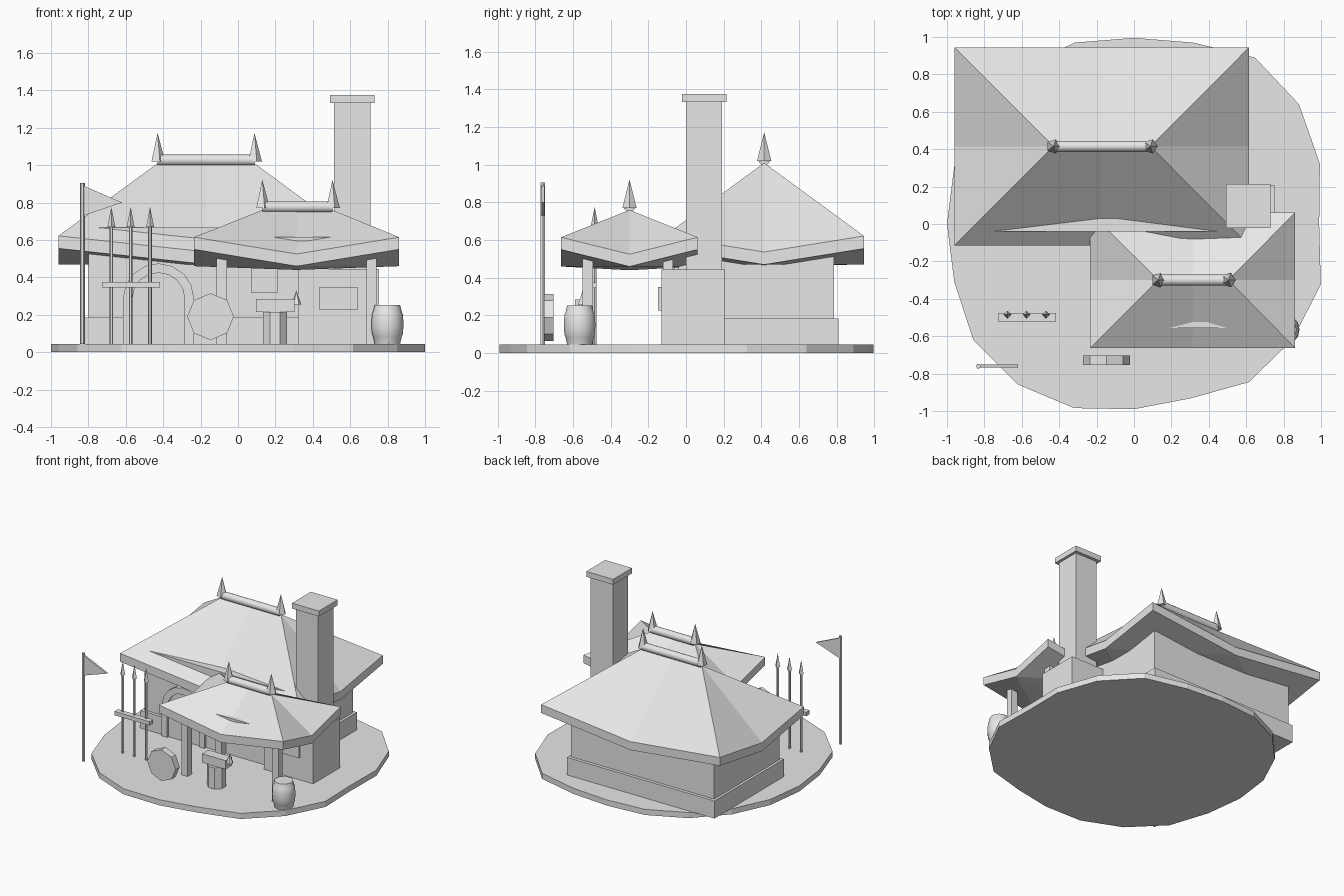
import bpy, bmesh, math
from mathutils import Vector

if "Cube" in bpy.data.objects:
    bpy.data.objects.remove(bpy.data.objects["Cube"])

mat = bpy.data.materials.new("plain grey")
mat.diffuse_color = (0.8, 0.8, 0.8, 1)
mat.use_nodes = True
mat.node_tree.nodes["Principled BSDF"].inputs["Base Color"].default_value = mat.diffuse_color


def add(name, verts, faces, smooth=False):
    me = bpy.data.meshes.new(name)
    me.from_pydata(verts, [], faces)
    bm = bmesh.new()
    bm.from_mesh(me)
    bmesh.ops.remove_doubles(bm, verts=bm.verts, dist=0.0005)
    bmesh.ops.recalc_face_normals(bm, faces=bm.faces)
    bm.to_mesh(me)
    bm.free()
    me.materials.append(mat)
    ob = bpy.data.objects.new(name, me)
    bpy.context.collection.objects.link(ob)
    if smooth:
        bpy.context.view_layer.objects.active = ob
        ob.select_set(True)
        bpy.ops.object.shade_smooth_by_angle(angle=math.radians(35))
        ob.select_set(False)
    return ob


def box(name, x0, x1, y0, y1, z0, z1):
    v = [(x, y, z) for x in (x0, x1) for y in (y0, y1) for z in (z0, z1)]
    f = [(0, 1, 3, 2), (4, 6, 7, 5), (0, 4, 5, 1), (2, 3, 7, 6), (0, 2, 6, 4), (1, 5, 7, 3)]
    return add(name, v, f)


def prism(name, pts, lift, smooth=False):
    """Closed outline swept along the vector lift."""
    n = len(pts)
    v = [tuple(p) for p in pts] + [tuple(Vector(p) + Vector(lift)) for p in pts]
    f = [tuple(range(n)), tuple(range(n, 2 * n))]
    f += [(i, (i + 1) % n, n + (i + 1) % n, n + i) for i in range(n)]
    return add(name, v, f, smooth)


def lathe(name, profile, n, loc, smooth=False, turn=0.0):
    """Stack of rings (radius, z); a last radius of zero makes a point."""
    v, f = [], []
    for r, z in profile:
        for i in range(n):
            a = turn + 2 * math.pi * i / n
            v.append((loc[0] + r * math.cos(a), loc[1] + r * math.sin(a), z))
    top = (len(profile) - 1) * n
    pointed = profile[-1][0] == 0
    for k in range(len(profile) - 1):
        for i in range(n):
            j = (i + 1) % n
            if pointed and k == len(profile) - 2:
                f.append((k * n + i, k * n + j, top))
            else:
                f.append((k * n + i, k * n + j, (k + 1) * n + j, (k + 1) * n + i))
    f.append(tuple(range(n)))
    if pointed:
        v = v[:top + 1]
    else:
        f.append(tuple(range(top, top + n)))
    return add(name, v, f, smooth)


def roof(name, x0, x1, y0, y1, zc, zm, zr, r0, r1, yr, t, zu):
    """Hipped roof with sagging eaves, ridge pole and pointed finials."""
    xm, ym = (x0 + x1) / 2, (y0 + y1) / 2
    eave = [(x0, y0, zc), (xm, y0, zm), (x1, y0, zc), (x1, ym, zm),
            (x1, y1, zc), (xm, y1, zm), (x0, y1, zc), (x0, ym, zm)]
    v = eave + [(x, y, z - t) for x, y, z in eave]
    v += [(r0, yr, zr), ((r0 + r1) / 2, yr, zr), (r1, yr, zr), (xm, ym, zu)]
    L, M, R, U = 16, 17, 18, 19
    f = [(0, 1, M, L), (1, 2, R, M), (2, 3, R), (3, 4, R),
         (4, 5, M, R), (5, 6, L, M), (6, 7, L), (7, 0, L)]
    f += [(i, (i + 1) % 8, 8 + (i + 1) % 8, 8 + i) for i in range(8)]
    f += [(8, 9, 15), (10, 11, 9), (12, 13, 11), (14, 15, 13)]
    f += [(9, 11, U), (11, 13, U), (13, 15, U), (15, 9, U)]
    add(name, v, f)
    ring = [(r0, yr + 0.03 * math.cos(a), zr + 0.017 + 0.03 * math.sin(a))
            for a in [2 * math.pi * i / 12 for i in range(12)]]
    prism(name + "_ridge_pole", ring, (r1 - r0, 0, 0), True)
    for i, x in enumerate((r0, r1)):
        lathe(f"{name}_finial_{i}", [(0.04, zr + 0.01), (0, zr + 0.162)], 5, (x, yr))


# Uneven round ground slab
radii = [.99, 1.045, 1.09, 1.10, 1.02, .995, 1.02, 1.03, 1.02, 1.01,
         1.0, 1.01, 1.06, 1.06, 1.035, .99, .98, 1.045, 1.05, 1.05]
prism("ground_slab", [(r * math.cos(i * math.pi / 10), r * math.sin(i * math.pi / 10), 0)
                      for i, r in enumerate(radii)], (0, 0, 0.045))
G = 0.045

# House
box("stone_plinth", -0.818, 0.483, -0.065, 0.81, G, 0.185)
box("house_walls", -0.798, 0.463, -0.04, 0.785, G, 0.667)
roof("main_roof", -0.96, 0.616, -0.115, 0.945, 0.622, 0.537, 1.01, -0.43, 0.088, 0.415, 0.067, 0.465)

# Arched door and frame
def arch(r, zs):
    p = [(-0.425 + r, G)] + [(-0.425 + r * math.cos(a), zs + r * math.sin(a))
                             for a in [math.pi * i / 8 for i in range(9)]] + [(-0.425 - r, G)]
    return p

outer, inner = arch(0.19, 0.285), arch(0.14, 0.285)
outline = [(x, -0.085, z) for x, z in outer + inner[::-1]]
n = len(outer)
N = 2 * n
v = outline + [(x, -0.03, z) for x, _, z in outline]
f = [(i, (i + 1) % N, N + (i + 1) % N, N + i) for i in range(N)]
f += [(o + i, o + i + 1, o + N - 2 - i, o + N - 1 - i) for o in (0, N) for i in range(n - 1)]
add("door_frame", v, f)
prism("door", [(x, -0.07, z) for x, z in inner], (0, 0.04, 0))
box("wall_window", 0.07, 0.21, -0.06, -0.03, 0.32, 0.455)

# Smithy porch
roof("porch_roof", -0.235, 0.862, -0.663, 0.062, 0.615, 0.525, 0.76, 0.13, 0.505, -0.30, 0.065, 0.44)
for i, (x, y) in enumerate([(-0.087, -0.522), (0.713, -0.522), (-0.087, -0.095), (0.713, -0.095)]):
    box(f"porch_post_{i}", x - 0.027, x + 0.027, y - 0.027, y + 0.027, G, 0.52)
box("porch_front_beam", -0.09, 0.71, -0.555, -0.495, 0.52, 0.615)

# Forge and chimney
box("forge_block", 0.32, 0.755, -0.13, 0.205, G, 0.445)
box("forge_mouth", 0.435, 0.64, -0.148, -0.12, 0.225, 0.35)
box("chimney", 0.512, 0.708, 0.0, 0.19, 0.44, 1.335)
box("chimney_cap", 0.492, 0.729, -0.022, 0.215, 1.332, 1.375)

# Anvil on a stump
lathe("anvil_stump", [(0.07, G), (0.07, 0.215)], 8, (0.197, -0.55), turn=math.pi / 8)
box("anvil", 0.097, 0.302, -0.59, -0.51, 0.215, 0.285)
lathe("anvil_horn", [(0.027, 0.255), (0, 0.33)], 6, (0.312, -0.55))

# Grinding wheel
prism("grinding_wheel", [(-0.147 + 0.125 * math.cos(i * math.pi / 4), -0.755,
                          0.19 + 0.125 * math.sin(i * math.pi / 4)) for i in range(8)], (0, 0.052, 0))

# Barrel with raised hoops
lathe("barrel", [(0.068, G), (0.077, 0.085), (0.082, 0.095), (0.085, 0.13), (0.086, 0.15),
                 (0.085, 0.17), (0.082, 0.205), (0.077, 0.215), (0.068, 0.252)],
      14, (0.799, -0.565), True)

# Spear rack
box("rack_board", -0.727, -0.417, -0.52, -0.475, 0.345, 0.376)
for i, x in enumerate((-0.677, -0.574, -0.47)):
    lathe(f"spear_shaft_{i}", [(0.01, G), (0.01, 0.67)], 6, (x, -0.485))
    lathe(f"spear_head_{i}", [(0.021, 0.67), (0, 0.777)], 4, (x, -0.485))

# Flag on a pole
lathe("flag_pole", [(0.013, G), (0.013, 0.905)], 6, (-0.832, -0.76))
prism("flag", [(-0.825, -0.767, 0.89), (-0.62, -0.767, 0.80), (-0.825, -0.767, 0.73)], (0, 0.015, 0))
